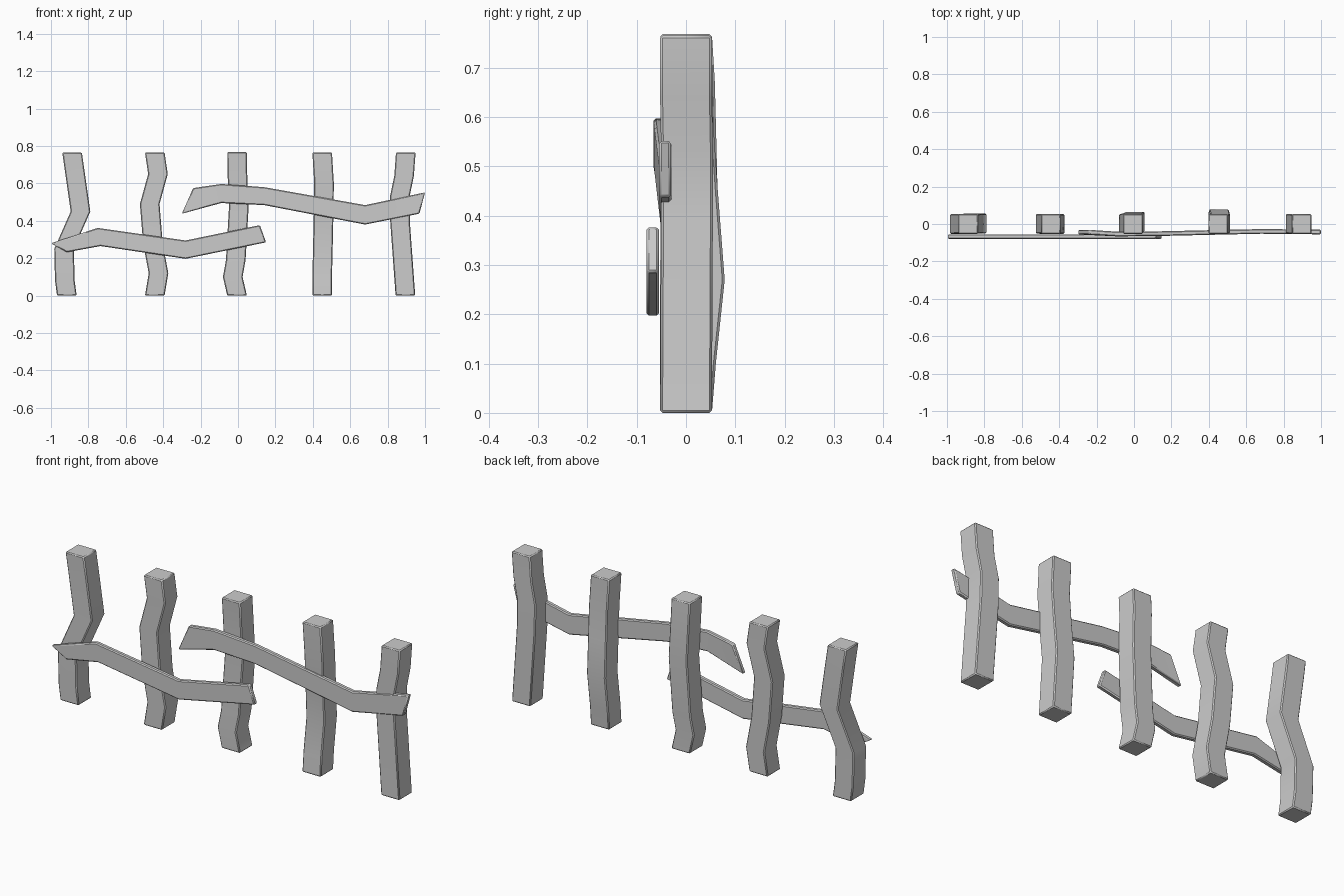
import bpy, bmesh, math

if "Cube" in bpy.data.objects:
    bpy.data.objects.remove(bpy.data.objects["Cube"])


def loft(name, rings):
    """Skin four-cornered rings into a closed bar with softened long edges."""
    bm = bmesh.new()
    loops = [[bm.verts.new(p) for p in ring] for ring in rings]
    for a, b in zip(loops, loops[1:]):
        for i in range(4):
            j = (i + 1) % 4
            bm.faces.new((a[i], a[j], b[j], b[i]))
    bm.faces.new(loops[0][::-1])
    bm.faces.new(loops[-1])
    bmesh.ops.recalc_face_normals(bm, faces=bm.faces)
    mesh = bpy.data.meshes.new(name)
    bm.to_mesh(mesh)
    bm.free()
    ob = bpy.data.objects.new(name, mesh)
    bpy.context.collection.objects.link(ob)
    bev = ob.modifiers.new("soft_edges", 'BEVEL')
    bev.width = 0.005
    bev.segments = 1
    bev.limit_method = 'ANGLE'
    bev.angle_limit = math.radians(50)
    bpy.context.view_layer.objects.active = ob
    ob.select_set(True)
    bpy.ops.object.shade_smooth_by_angle(angle=math.radians(35))
    ob.select_set(False)
    return ob


def post(name, path, h=0.0525):
    # Path entries are (z, centre x, centre y)
    loft(name, [[(x - h, y - h, z), (x + h, y - h, z),
                 (x + h, y + h, z), (x - h, y + h, z)] for z, x, y in path])


def rail(name, sections, t=0.025):
    # Sections are (top x, top z, bottom x, bottom z, front y)
    loft(name, [[(tx, y, tz), (tx, y + t, tz), (bx, y + t, bz), (bx, y, bz)]
                for tx, tz, bx, bz, y in sections])


# Crooked posts
posts = [
    [(0, -.915, 0), (.08, -.926, 0), (.25, -.93, 0), (.45, -.842, .003),
     (.68, -.875, .002), (.765, -.887, 0)],
    [(0, -.445, 0), (.12, -.425, 0), (.28, -.455, 0), (.49, -.472, .002),
     (.65, -.428, 0), (.765, -.445, 0)],
    [(0, -.005, 0), (.1, -.028, 0), (.19, -.012, .004), (.47, .004, .011),
     (.67, -.004, .006), (.768, -.005, 0)],
    [(0, .45, 0), (.1, .45, .008), (.27, .454, .026), (.45, .458, .012),
     (.6, .46, .002), (.765, .45, 0)],
    [(0, .895, 0), (.4, .866, .002), (.53, .865, .002), (.64, .888, 0),
     (.765, .897, 0)],
]
for n, path in enumerate(posts, 1):
    post(f"post_{n}", path)

# Bent planks nailed across the front
rail("lower_rail", [
    (-1.0, .28, -.915, .232, -.08), (-.75, .362, -.735, .265, -.08),
    (-.28, .295, -.28, .197, -.08), (.117, .377, .15, .285, -.08)])
rail("upper_rail", [
    (-.24, .575, -.30, .438, -.056), (-.09, .597, -.09, .495, -.066),
    (.14, .58, .14, .484, -.064), (.68, .484, .68, .38, -.052),
    (1.0, .552, .97, .438, -.055)])
